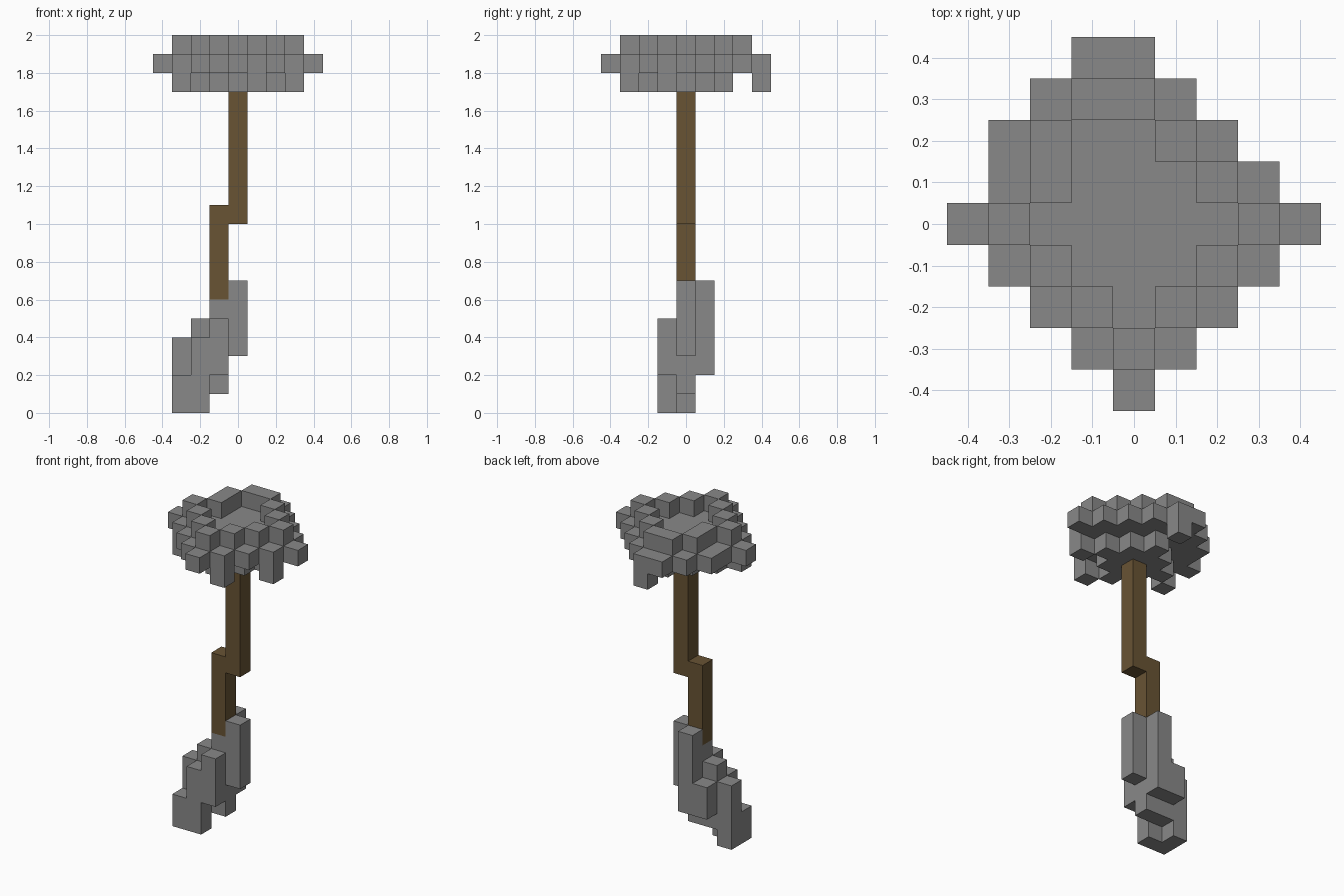
import bpy
import bmesh
from mathutils import Vector

cube = bpy.data.objects.get("Cube")
if cube:
    bpy.data.objects.remove(cube, do_unlink=True)

UNIT = 0.1  # edge length of one block


def make_material(name, colour):
    mat = bpy.data.materials.new(name)
    mat.use_nodes = True
    mat.diffuse_color = colour
    mat.node_tree.nodes["Principled BSDF"].inputs["Base Color"].default_value = colour
    return mat


def column(x, y, low, high):
    """Blocks stacked at x, y from level low up to level high."""
    return {(x, y, z) for z in range(low, high)}


def layer(rows, z):
    """Blocks of one level, each row given as y: (first x, last x)."""
    return {(x, y, z) for y, (a, b) in rows.items() for x in range(a, b + 1)}


def build(name, cells, mat):
    """Join blocks into one shell, keeping only the outer faces."""
    bm = bmesh.new()
    for cell in cells:
        centre = Vector(cell) + Vector((0, 0, 0.5))
        for axis in range(3):
            for sign in (-1, 1):
                n = Vector((0, 0, 0))
                n[axis] = sign
                if tuple(int(c + d) for c, d in zip(cell, n)) in cells:
                    continue
                u = Vector((n.y, n.z, n.x))
                v = n.cross(u)
                corners = (-u - v, u - v, u + v, v - u)
                bm.faces.new([bm.verts.new((centre + (n + c) / 2) * UNIT) for c in corners])
    bmesh.ops.remove_doubles(bm, verts=bm.verts, dist=UNIT / 100)
    mesh = bpy.data.meshes.new(name)
    bm.to_mesh(mesh)
    bm.free()
    mesh.materials.append(mat)
    obj = bpy.data.objects.new(name, mesh)
    bpy.context.collection.objects.link(obj)


grey = make_material("stone grey", (0.25, 0.25, 0.25, 1))
brown = make_material("wood brown", (0.138, 0.087, 0.034, 1))

# Head: wide middle layer, smaller layer beneath, raised rim on top
head = layer({4: (-1, 0), 3: (-2, 1), 2: (-3, 2), 1: (-3, 3), 0: (-4, 4),
              -1: (-3, 3), -2: (-2, 2), -3: (-1, 1), -4: (0, 0)}, 18)
head |= {(x, y, 17) for x in range(-2, 3) for y in range(-2, 3) if abs(x) + abs(y) <= 2}
rim = {(x, s * (3 - abs(x)), 19) for x in range(-3, 4) for s in (-1, 1)}
head |= rim | {(-1, 3, 19), (-2, 2, 19)}
head -= {(-1, 2, 19)}

# Blocks hanging from the edge of the head
head |= {(x, y, 17) for x, y in ((0, 4), (1, -3), (3, -1), (-3, -1))}
build("head", head, grey)

# Handle: two offset posts
build("handle", column(0, 0, 10, 17) | column(-1, 0, 6, 11), brown)

# Base: stepped cluster of columns
base = set()
for x, y, low, high in ((0, 0, 3, 7), (-1, 0, 1, 6), (-1, 1, 2, 7), (-1, -1, 2, 5),
                        (-2, 0, 1, 5), (-2, 1, 2, 4), (-2, -1, 0, 4),
                        (-3, 0, 0, 4), (-3, -1, 0, 2)):
    base |= column(x, y, low, high)
build("base", base, grey)
